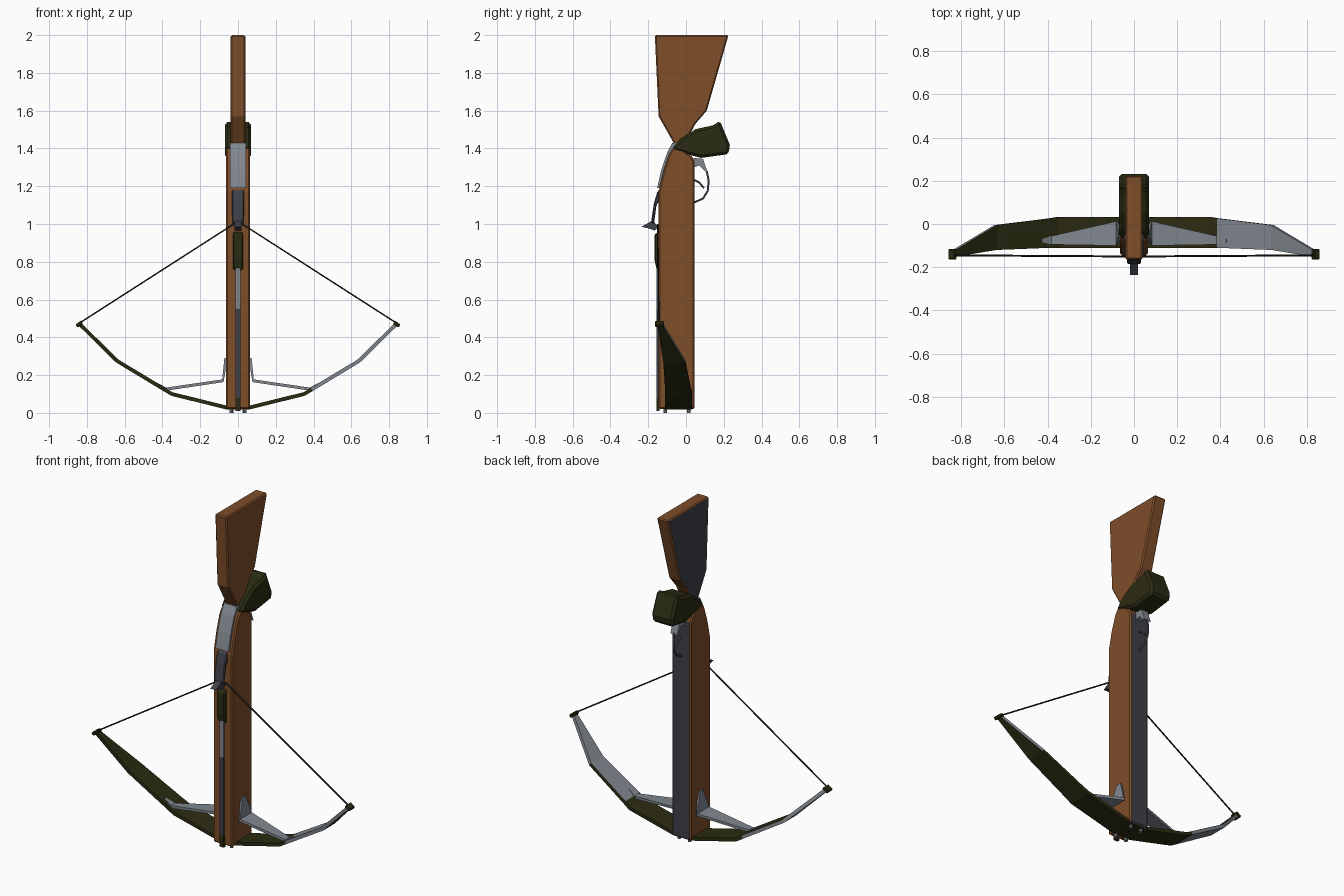
import bpy, bmesh, math
from mathutils import Vector, Matrix

if "Cube" in bpy.data.objects:
    bpy.data.objects.remove(bpy.data.objects["Cube"])


def material(name, rgb):
    m = bpy.data.materials.new(name)
    m.diffuse_color = (*rgb, 1)
    m.use_nodes = True
    m.node_tree.nodes["Principled BSDF"].inputs["Base Color"].default_value = m.diffuse_color
    return m


WOOD = material("brown wood", (0.21, 0.075, 0.022))
OLIVE = material("dark olive", (0.024, 0.025, 0.006))
GREY = material("light steel", (0.22, 0.245, 0.275))
STEEL = material("dark steel", (0.05, 0.052, 0.066))
CORD = material("black cord", (0.012, 0.012, 0.01))


def finish(bm, name, mats, bevel=0.0, rule=None):
    """Turn a bmesh into an object; rule(face) gives the material index."""
    bmesh.ops.recalc_face_normals(bm, faces=bm.faces)
    bm.normal_update()
    if rule:
        for f in bm.faces:
            f.material_index = rule(f)
    me = bpy.data.meshes.new(name)
    bm.to_mesh(me)
    bm.free()
    for m in mats:
        me.materials.append(m)
    ob = bpy.data.objects.new(name, me)
    bpy.context.collection.objects.link(ob)
    if bevel:
        mod = ob.modifiers.new("bevel", 'BEVEL')
        mod.width = bevel
        mod.segments = 1
        mod.limit_method = 'ANGLE'
    return ob


def loft(bm, rings):
    """Skin a list of closed rings and cap both ends."""
    vs = [[bm.verts.new(p) for p in r] for r in rings]
    n = len(vs[0])
    for a, b in zip(vs, vs[1:]):
        for i in range(n):
            bm.faces.new((a[i], a[(i + 1) % n], b[(i + 1) % n], b[i]))
    bm.faces.new(vs[0])
    bm.faces.new(vs[-1])


def prism(name, profile, half, mats, bevel=0.0, rule=None):
    """Side profile in (y, z), extruded across x."""
    bm = bmesh.new()
    loft(bm, [[(x, y, z) for y, z in profile] for x in (-half, half)])
    return finish(bm, name, mats, bevel, rule)


def strip_rings(stations, t):
    """Flat bar through stations (x, z, y_front, y_back), thickness t."""
    rings = []
    for i, (x, z, y0, y1) in enumerate(stations):
        a = stations[max(i - 1, 0)]
        b = stations[min(i + 1, len(stations) - 1)]
        d = Vector((b[0] - a[0], b[1] - a[1])).normalized() * t / 2
        nx, nz = -d.y, d.x
        rings.append([(x + nx, y0, z + nz), (x + nx, y1, z + nz),
                      (x - nx, y1, z - nz), (x - nx, y0, z - nz)])
    return rings


def tube(name, pts, r, mat):
    cu = bpy.data.curves.new(name, 'CURVE')
    cu.dimensions = '3D'
    cu.bevel_depth = r
    cu.bevel_resolution = 1
    cu.use_fill_caps = True
    sp = cu.splines.new('POLY')
    sp.points.add(len(pts) - 1)
    for p, c in zip(sp.points, pts):
        p.co = (*c, 1)
    cu.materials.append(mat)
    ob = bpy.data.objects.new(name, cu)
    bpy.context.collection.objects.link(ob)
    bpy.ops.object.select_all(action='DESELECT')
    bpy.context.view_layer.objects.active = ob
    ob.select_set(True)
    bpy.ops.object.convert(target='MESH')


# main body, with a dark steel back face
prism("body", [(-0.145, 0.02), (0.045, 0.02), (0.045, 1.33), (0.03, 1.36),
               (-0.04, 1.41), (-0.07, 1.40), (-0.09, 1.37), (-0.12, 1.28),
               (-0.145, 1.17)], 0.064, [WOOD, STEEL], 0.008,
      lambda f: int(f.normal.y > 0.9))

# shoulder butt, dark on its left flank
prism("butt", [(-0.165, 2), (0.225, 2), (0.11, 1.6), (0.05, 1.53),
               (-0.02, 1.40), (-0.06, 1.42), (-0.145, 1.57)], 0.039,
      [WOOD, STEEL], 0.007, lambda f: int(f.normal.x < -0.9))

# hand grip
prism("grip", [(-0.075, 1.395), (-0.03, 1.45), (0.05, 1.502), (0.155, 1.525),
               (0.178, 1.55), (0.232, 1.42), (0.226, 1.37), (0.08, 1.35),
               (-0.05, 1.385)], 0.07, [OLIVE], 0.014)

# bow limbs: one bar, grey on outer right top and outer left underside
half = [(0.06, 0.028, -0.11, 0.033), (0.35, 0.10, -0.11, 0.033),
        (0.39, 0.124, -0.11, 0.026), (0.64, 0.275, -0.12, -0.005),
        (0.84, 0.472, -0.152, -0.125)]
full = [(-x, z, a, b) for x, z, a, b in reversed(half)] + half


def limb_rule(f):
    x = f.calc_center_median().x
    n = f.normal
    if x > 0.39:
        return int(n.z > 0.2 or n.y < -0.7)
    if x < -0.39:
        return int(n.z < -0.2 or n.y > 0.7)
    return 0


bm = bmesh.new()
loft(bm, strip_rings(full, 0.02))
finish(bm, "bow_limbs", [OLIVE, GREY], 0, limb_rule)

brace = [(0.064, 0.29, -0.06, -0.03), (0.08, 0.17, -0.10, 0.012),
         (0.38, 0.126, -0.095, -0.055), (0.43, 0.152, -0.085, -0.07)]
for side, s in (("left", -1), ("right", 1)):
    # limb brace
    bm = bmesh.new()
    loft(bm, [[(s * x, y, z) for x, y, z in r]
              for r in strip_rings(brace, 0.016)])
    finish(bm, side + "_limb_brace", [GREY])
    # limb tip cap
    bm = bmesh.new()
    bmesh.ops.create_cube(bm, size=1, matrix=Matrix.Translation((s * 0.84, -0.14, 0.47))
                          @ Matrix.Rotation(s * math.radians(35), 4, 'Y')
                          @ Matrix.Diagonal((0.036, 0.048, 0.02, 1)))
    finish(bm, side + "_tip_cap", [OLIVE], 0.004)

# bow string
tube("string", [(-0.84, -0.145, 0.475), (-0.03, -0.15, 0.995),
                (0.03, -0.15, 0.995), (0.84, -0.145, 0.475)], 0.0045, CORD)

# bolt rail along the front
for name, z0, z1, w, mat in (("rail_tip", 0.01, 0.08, 0.014, OLIVE),
                             ("rail_lower", 0.08, 0.55, 0.012, STEEL),
                             ("rail_upper", 0.55, 0.78, 0.012, GREY)):
    prism(name, [(-0.156, z0), (-0.14, z0), (-0.14, z1), (-0.156, z1)], w, [mat])
prism("bolt_clip", [(-0.14, 0.75), (-0.158, 0.77), (-0.167, 0.81),
                    (-0.167, 0.945), (-0.14, 0.96)], 0.027, [OLIVE], 0.006)

# receiver cover plate and cocking lever
prism("cover_plate", [(-0.153, 1.19), (-0.13, 1.29), (-0.099, 1.38),
                      (-0.072, 1.43), (-0.05, 1.43), (-0.08, 1.36),
                      (-0.11, 1.27), (-0.13, 1.19)], 0.043, [GREY])
prism("lever", [(-0.13, 1.195), (-0.152, 1.17), (-0.17, 1.11), (-0.185, 1.01),
                (-0.17, 1.0), (-0.156, 1.10), (-0.13, 1.14)], 0.032, [STEEL], 0.005)
prism("lever_hook", [(-0.185, 1.015), (-0.235, 0.985), (-0.2, 0.977),
                     (-0.165, 0.965), (-0.148, 0.985), (-0.168, 1.01)],
      0.018, [STEEL])

# trigger guard
prism("guard_mount", [(0.04, 1.35), (0.09, 1.345), (0.116, 1.27),
                      (0.10, 1.28), (0.07, 1.31), (0.04, 1.30)], 0.022, [GREY])
tube("trigger_guard", [(0, 0.11, 1.28), (0, 0.12, 1.23), (0, 0.115, 1.175),
                       (0, 0.09, 1.135), (0, 0.045, 1.115)], 0.006, STEEL)
tube("trigger", [(0, 0.04, 1.235), (0, 0.07, 1.22), (0, 0.095, 1.19)], 0.006, STEEL)

# bolts under the bow
bm = bmesh.new()
for x in (-0.035, 0.035):
    for y in (-0.11, 0.015):
        bmesh.ops.create_cone(bm, cap_ends=True, segments=8, radius1=0.01,
                              radius2=0.01, depth=0.026,
                              matrix=Matrix.Translation((x, y, 0.013)))
finish(bm, "bow_bolts", [GREY])
